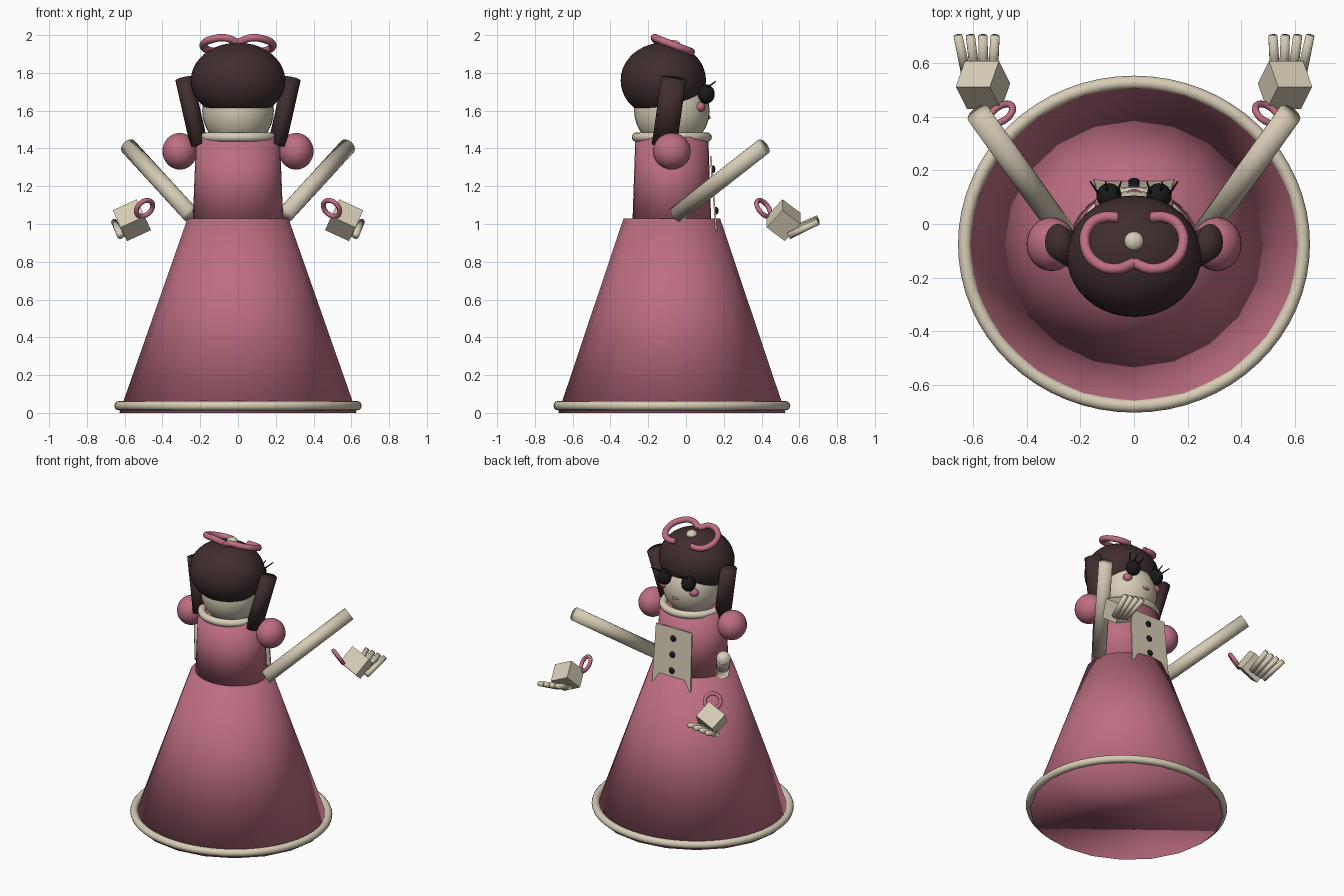
import bpy, bmesh, math
from mathutils import Vector, Matrix

if "Cube" in bpy.data.objects:
    bpy.data.objects.remove(bpy.data.objects["Cube"])


def material(name, rgb):
    m = bpy.data.materials.new(name)
    m.diffuse_color = (*rgb, 1)
    m.use_nodes = True
    m.node_tree.nodes["Principled BSDF"].inputs["Base Color"].default_value = m.diffuse_color
    return m


PINK = material("dusty_pink", (0.51, 0.155, 0.22))
CREAM = material("cream", (0.68, 0.61, 0.47))
BROWN = material("dark_brown", (0.05, 0.026, 0.027))
BLACK = material("black", (0.01, 0.01, 0.011))
CY = -0.075  # depth of the body axis


def finish(name, bm, mat, smooth=True):
    bmesh.ops.recalc_face_normals(bm, faces=bm.faces)
    me = bpy.data.meshes.new(name)
    bm.to_mesh(me)
    bm.free()
    for p in me.polygons:
        p.use_smooth = smooth
    me.materials.append(mat)
    ob = bpy.data.objects.new(name, me)
    bpy.context.collection.objects.link(ob)
    return ob


def ball(name, loc, radii, mat, seg=32, cut=None):
    bm = bmesh.new()
    bmesh.ops.create_uvsphere(bm, u_segments=seg, v_segments=seg // 2, radius=1)
    bmesh.ops.transform(bm, matrix=Matrix.Translation(loc) @ Matrix.Diagonal((*radii, 1)), verts=bm.verts)
    if cut is not None:  # flat underside at the given height
        geom = bm.verts[:] + bm.edges[:] + bm.faces[:]
        res = bmesh.ops.bisect_plane(bm, geom=geom, plane_co=(0, 0, cut), plane_no=(0, 0, 1), clear_inner=True)
        edges = [e for e in res["geom_cut"] if isinstance(e, bmesh.types.BMEdge)]
        bmesh.ops.edgeloop_fill(bm, edges=edges)
    return finish(name, bm, mat)


def tube(name, p0, p1, r0, r1, mat, seg=20, squash=(1, 1)):
    """Capped cylinder or cone from p0 to p1."""
    p0, p1 = Vector(p0), Vector(p1)
    d = p1 - p0
    bm = bmesh.new()
    bmesh.ops.create_cone(bm, cap_ends=True, segments=seg, radius1=r0, radius2=r1, depth=d.length)
    rot = Vector((0, 0, 1)).rotation_difference(d).to_matrix().to_4x4()
    mat4 = Matrix.Translation((p0 + p1) / 2) @ rot @ Matrix.Diagonal((*squash, 1, 1))
    bmesh.ops.transform(bm, matrix=mat4, verts=bm.verts)
    return finish(name, bm, mat)


def ring(name, loc, axis, rx, ry, minor, mat, n=48, m=12):
    rot = Vector((0, 0, 1)).rotation_difference(Vector(axis)).to_matrix()
    bm = bmesh.new()
    rows = []
    for i in range(n):
        a = 2 * math.pi * i / n
        row = []
        for j in range(m):
            b = 2 * math.pi * j / m
            k = minor * math.cos(b)
            p = Vector(((rx + k) * math.cos(a), (ry + k) * math.sin(a), minor * math.sin(b)))
            row.append(bm.verts.new(rot @ p + Vector(loc)))
        rows.append(row)
    for i in range(n):
        for j in range(m):
            r, s, k = rows[i], rows[(i + 1) % n], (j + 1) % m
            bm.faces.new((r[j], s[j], s[k], r[k]))
    return finish(name, bm, mat)


def wire(name, pts, radius, mat):
    """Smooth round strand through the points, turned into a mesh."""
    cu = bpy.data.curves.new(name, "CURVE")
    cu.dimensions = "3D"
    cu.bevel_depth, cu.bevel_resolution, cu.use_fill_caps = radius, 3, True
    sp = cu.splines.new("BEZIER")
    sp.bezier_points.add(len(pts) - 1)
    for b, p in zip(sp.bezier_points, pts):
        b.co = p
        b.handle_left_type = b.handle_right_type = "AUTO"
    tmp = bpy.data.objects.new(name + "_path", cu)
    bpy.context.collection.objects.link(tmp)
    bpy.context.view_layer.update()
    me = bpy.data.meshes.new_from_object(tmp.evaluated_get(bpy.context.evaluated_depsgraph_get()))
    bpy.data.objects.remove(tmp)
    bm = bmesh.new()
    bm.from_mesh(me)
    bpy.data.meshes.remove(me)
    return finish(name, bm, mat)


# Dress
tube("skirt", (0, CY, 0), (0, CY, 1.03), 0.628, 0.267, PINK, 20, (1, 0.957))
ring("skirt_hem", (0, CY, 0.038), (0, 0, 1), 0.63, 0.602, 0.025, CREAM, 64)
tube("bodice", (0, CY, 1.0), (0, CY, 1.46), 0.24, 0.222, PINK, 32, (1, 0.87))
ring("collar", (0, CY, 1.46), (0, 0, 1), 0.19, 0.187, 0.025, CREAM)

# Front panel with a pointed lower edge
bm = bmesh.new()
outline = [(-0.14, 1.36), (0.14, 1.36), (0.145, 1.15), (0.15, 0.955), (0.09, 1.02),
           (-0.09, 1.02), (-0.15, 0.955), (-0.145, 1.15)]


def panel_y(z):
    return 0.135 + 0.03 * (1.36 - z) / 0.4


face = bm.faces.new([bm.verts.new((x, panel_y(z), z)) for x, z in outline])
ext = bmesh.ops.extrude_face_region(bm, geom=[face])
bmesh.ops.translate(bm, vec=(0, -0.009, 0), verts=[v for v in ext["geom"] if isinstance(v, bmesh.types.BMVert)])
finish("front_panel", bm, CREAM, False)
for i, z in enumerate((1.29, 1.18, 1.07)):
    ball(f"button_{i + 1}", (0, panel_y(z) + 0.003, z), (0.021, 0.012, 0.021), BLACK, 16)

# Head and hair
ball("head", (0, CY, 1.6), (0.19, 0.2, 0.2), CREAM)
ball("hair", (0, -0.12, 1.76), (0.25, 0.226, 0.2), BROWN, 40, 1.615)
ball("bow_knot", (0, -0.065, 1.945), (0.037, 0.037, 0.03), CREAM, 20)
ball("mouth", (0, 0.118, 1.565), (0.026, 0.012, 0.011), PINK, 16)

for s, side in ((-1, "left"), (1, "right")):
    # Bow loop
    loop = [(0, -0.145), (0.07, -0.167), (0.14, -0.145), (0.182, -0.08), (0.165, -0.005), (0.115, 0.025), (0.06, 0.025)]
    wire(f"bow_loop_{side}", [(s * x, y, 1.925 - 0.38 * y - (0.02 if x < 0.01 else 0.003)) for x, y in loop], 0.02, PINK)

    # Face details
    ball(f"eye_{side}", (s * 0.093, 0.105, 1.688), (0.047, 0.047, 0.052), BLACK, 24)
    ball(f"cheek_{side}", (s * 0.115, 0.075, 1.62), (0.032, 0.028, 0.027), PINK, 20)
    for i, (dx, w) in enumerate(((-0.03, -0.015), (0.005, 0.008), (0.04, 0.03))):
        x = s * (0.093 + dx)
        tube(f"lash_{side}_{i + 1}", (x, 0.115, 1.725), (x + s * w, 0.158, 1.755), 0.005, 0.003, BLACK, 8)

    # Pigtail and puffed shoulder
    tube(f"pigtail_{side}", (s * 0.205, -0.115, 1.415), (s * 0.285, -0.065, 1.77), 0.066, 0.066, BROWN, 20, (0.72, 1))
    ball(f"shoulder_puff_{side}", (s * 0.308, CY, 1.385), (0.092, 0.1, 0.097), PINK)

    # Arm and bracelet share one direction
    start, end = Vector((s * 0.25, -0.05, 1.05)), Vector((s * 0.58, 0.41, 1.41))
    tube(f"arm_{side}", start, end, 0.045, 0.045, CREAM)
    ring(f"bracelet_{side}", (s * 0.495, 0.41, 1.083), end - start, 0.05, 0.05, 0.013, PINK, 32, 10)

    # Palm block, tilted
    a = Vector((-s * 0.91, 0, 0.42)).normalized()
    u = Vector((-s * 0.3, 0.77, -0.57))
    u = (u - a * u.dot(a)).normalized()
    w = a.cross(u)
    bm = bmesh.new()
    bmesh.ops.create_cube(bm, size=1)
    for v in bm.verts:
        v.co = Vector((s * 0.562, 0.517, 1.02)) + a * v.co.x * 0.14 + u * v.co.y * 0.125 + w * v.co.z * 0.13
    finish(f"palm_{side}", bm, CREAM, False)

    # Fingers fan out from the lower front edge of the palm
    for i in range(4):
        p0 = (s * (0.622 - 0.032 * i), 0.545, 0.938 + 0.008 * i)
        p1 = (s * (0.655 - 0.046 * i), 0.7, 1.012 + 0.006 * i)
        tube(f"finger_{side}_{i + 1}", p0, p1, 0.019, 0.017, CREAM, 12)
